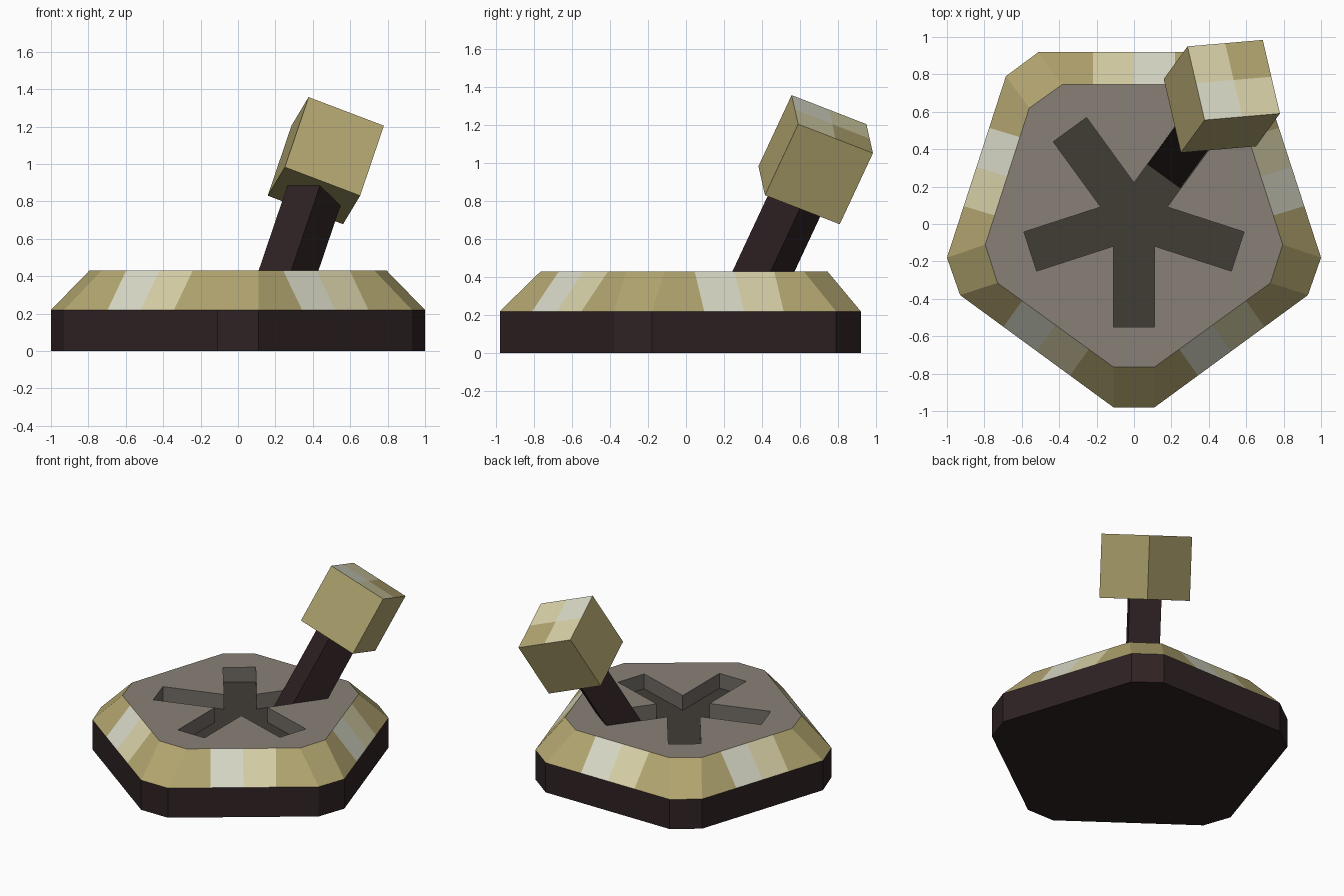
import bpy, bmesh, math
from mathutils import Vector, Matrix

if "Cube" in bpy.data.objects:
    bpy.data.objects.remove(bpy.data.objects["Cube"])


def material(name, hexcode):
    """Flat colour from an sRGB hex code, stored as linear values."""
    rgb = [int(hexcode[i:i + 2], 16) / 255 for i in (0, 2, 4)]
    lin = [c / 12.92 if c <= 0.04045 else ((c + 0.055) / 1.055) ** 2.4 for c in rgb]
    m = bpy.data.materials.new(name)
    m.diffuse_color = (*lin, 1)
    m.use_nodes = True
    m.node_tree.nodes["Principled BSDF"].inputs["Base Color"].default_value = m.diffuse_color
    return m


DARK = material("dark brown", "2f2223")
GOLD = material("gold", "b3a670")
PALE = material("pale grey", "d9dac8")
CREAM = material("cream", "d8d1a8")
PLATE = material("warm grey", "888077")
FLOOR = material("slot floor grey", "413c35")
WALL = material("slot wall grey", "716c66")


def make_object(name, bm, mats):
    me = bpy.data.meshes.new(name)
    bm.to_mesh(me)
    bm.free()
    for m in mats:
        me.materials.append(m)
    ob = bpy.data.objects.new(name, me)
    bpy.context.collection.objects.link(ob)
    return ob


def face(bm, points, mat=0):
    f = bm.faces.new([bm.verts.new(p) for p in points])
    f.material_index = mat


def finish(name, bm, mats):
    bmesh.ops.remove_doubles(bm, verts=bm.verts, dist=0.0005)
    return make_object(name, bm, mats)


def ring(half, z):
    """Mirror the right half outline into a counterclockwise loop from the front left."""
    pts = [(x, y) for x, y in half] + [(-x, y) for x, y in reversed(half)]
    pts = [pts[-1]] + pts[:-1]
    return [Vector((x, y, z)) for x, y in pts]


Z_EDGE, Z_TOP, Z_FLOOR = 0.22, 0.43, 0.32
OUTER = [(0.11, -0.98), (0.93, -0.38), (1.0, -0.18), (0.685, 0.79), (0.51, 0.92)]
INNER = [(0.11, -0.765), (0.73, -0.315), (0.795, -0.11), (0.56, 0.62), (0.385, 0.745)]
low, mid, top = ring(OUTER, 0), ring(OUTER, Z_EDGE), ring(INNER, Z_TOP)

# Base: dark pentagon block with clipped corners
bm = bmesh.new()
face(bm, reversed(low))
for i in range(10):
    j = (i + 1) % 10
    face(bm, (low[i], low[j], mid[j], mid[i]))
finish("base", bm, [DARK])


# Rim: sloped gold band, with a two-tone stripe in the middle of each long side
def side_points(a, b):
    c, u = (a + b) / 2, (b - a).normalized() * 0.22
    return [a, c - u, c, c + u, b]


bm = bmesh.new()
for i in range(10):
    j = (i + 1) % 10
    if i % 2 == 0:
        face(bm, (mid[i], mid[j], top[j], top[i]))
    else:
        lo, hi = side_points(mid[i], mid[j]), side_points(top[i], top[j])
        for k, colour in enumerate((0, 1, 2, 0)):
            face(bm, (lo[k], lo[k + 1], hi[k + 1], hi[k]), colour)
finish("rim", bm, [GOLD, PALE, CREAM])

# Top plate with a five-armed sunken slot
CENTRE, ARM, HALF = Vector((0, 0.033, Z_TOP)), 0.583, 0.11
star = []
for i in range(5):
    spin = Matrix.Rotation(math.radians(72 * i), 3, 'Z')
    y_in = -HALF / math.tan(math.radians(36))
    for p in ((-HALF, y_in, 0), (-HALF, -ARM, 0), (HALF, -ARM, 0)):
        star.append(CENTRE + spin @ Vector(p))
drop = Vector((0, 0, Z_FLOOR - Z_TOP))
sunk = [p + drop for p in star]

bm = bmesh.new()
for i in range(5):
    n = (i + 1) % 5
    a, b = star[3 * i + 1], star[3 * i + 2]
    face(bm, (top[2 * i], top[2 * i + 1], b, a))
    face(bm, (top[2 * i + 1], top[2 * n], star[3 * n + 1], star[3 * n], b))
for i in range(15):
    j = (i + 1) % 15
    face(bm, (star[i], star[j], sunk[j], sunk[i]), 1)
# slot floor: middle pentagon and five arms
face(bm, [sunk[3 * i] for i in range(5)], 2)
for i in range(5):
    face(bm, (sunk[3 * i], sunk[3 * i + 1], sunk[3 * i + 2], sunk[(3 * i + 3) % 15]), 2)
finish("slotted_plate", bm, [PLATE, WALL, FLOOR])

# Lever frame: leaning 30 degrees into the back right slot
lean = (Matrix.Translation((0.27, 0.408, Z_TOP))
        @ Matrix.Rotation(math.radians(54), 4, 'Z')
        @ Matrix.Rotation(math.radians(30), 4, 'Y'))

# Lever shaft
bm = bmesh.new()
bmesh.ops.create_cube(bm, size=1, matrix=lean @ Matrix.Translation((0, 0, 0.15))
                      @ Matrix.Diagonal((0.215, 0.215, 0.70, 1)))
make_object("lever_shaft", bm, [DARK])

# Lever knob: cube turned corner-on, with its top quartered in colours
bm = bmesh.new()
bmesh.ops.create_cube(bm, size=0.432, matrix=Matrix.Rotation(math.radians(45), 4, 'Z'))
bmesh.ops.subdivide_edges(bm, edges=bm.edges[:], cuts=1, use_grid_fill=True)
bm.normal_update()
for f in bm.faces:
    if f.normal.z > 0.9:
        x = f.calc_center_median().x
        f.material_index = 0 if x > 0.05 else 1 if x < -0.05 else 2
bm.transform(lean @ Matrix.Translation((0, 0, 0.679)))
make_object("lever_knob", bm, [GOLD, PALE, CREAM])
